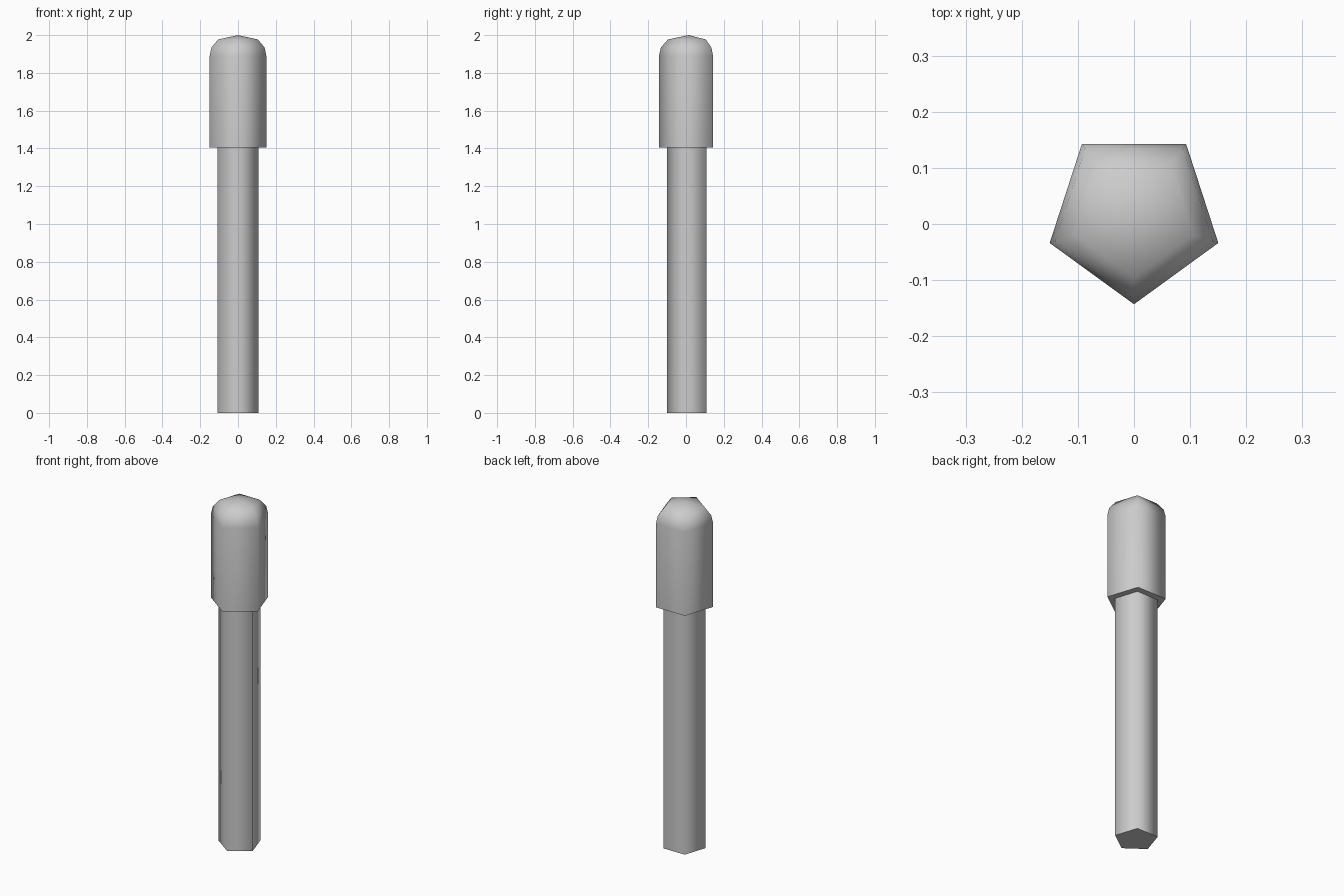
import bpy, bmesh, math

cube = bpy.data.objects.get("Cube")
if cube:
    bpy.data.objects.remove(cube, do_unlink=True)

SIDES = 5
CENTRE_Y = 0.015

grey = bpy.data.materials.new("plain grey")
grey.use_nodes = True
colour = (0.6, 0.6, 0.6, 1)
grey.diffuse_color = colour
grey.node_tree.nodes["Principled BSDF"].inputs["Base Color"].default_value = colour


def lathe(name, profile, apex=None):
    """Stack pentagon rings from (radius, z) pairs, with an optional peak."""
    bm = bmesh.new()
    rings = []
    for r, z in profile:
        angles = [math.tau * i / SIDES - math.pi / 2 for i in range(SIDES)]
        rings.append([bm.verts.new((r * math.cos(a), r * math.sin(a), z)) for a in angles])
    for low, high in zip(rings, rings[1:]):
        for i in range(SIDES):
            j = (i + 1) % SIDES
            bm.faces.new((low[i], low[j], high[j], high[i]))
    bm.faces.new(rings[0][::-1])
    if apex is None:
        bm.faces.new(rings[-1])
    else:
        tip = bm.verts.new((0, 0, apex))
        for i in range(SIDES):
            bm.faces.new((rings[-1][i], rings[-1][(i + 1) % SIDES], tip))
    mesh = bpy.data.meshes.new(name)
    bm.to_mesh(mesh)
    bm.free()
    mesh.materials.append(grey)
    obj = bpy.data.objects.new(name, mesh)
    obj.location.y = CENTRE_Y
    bpy.context.collection.objects.link(obj)
    # Soften the sides, keep the flat ends crisp
    bpy.ops.object.select_all(action="DESELECT")
    obj.select_set(True)
    bpy.context.view_layer.objects.active = obj
    bpy.ops.object.shade_smooth_by_angle(angle=math.radians(80))
    return obj


# Long straight shaft
lathe("shaft", [(0.115, 0), (0.115, 1.41)])

# Wider head with a rounded shoulder and a shallow peak
lathe("head", [(0.158, 1.405), (0.158, 1.89), (0.148, 1.934), (0.111, 1.977)], apex=2.0)
